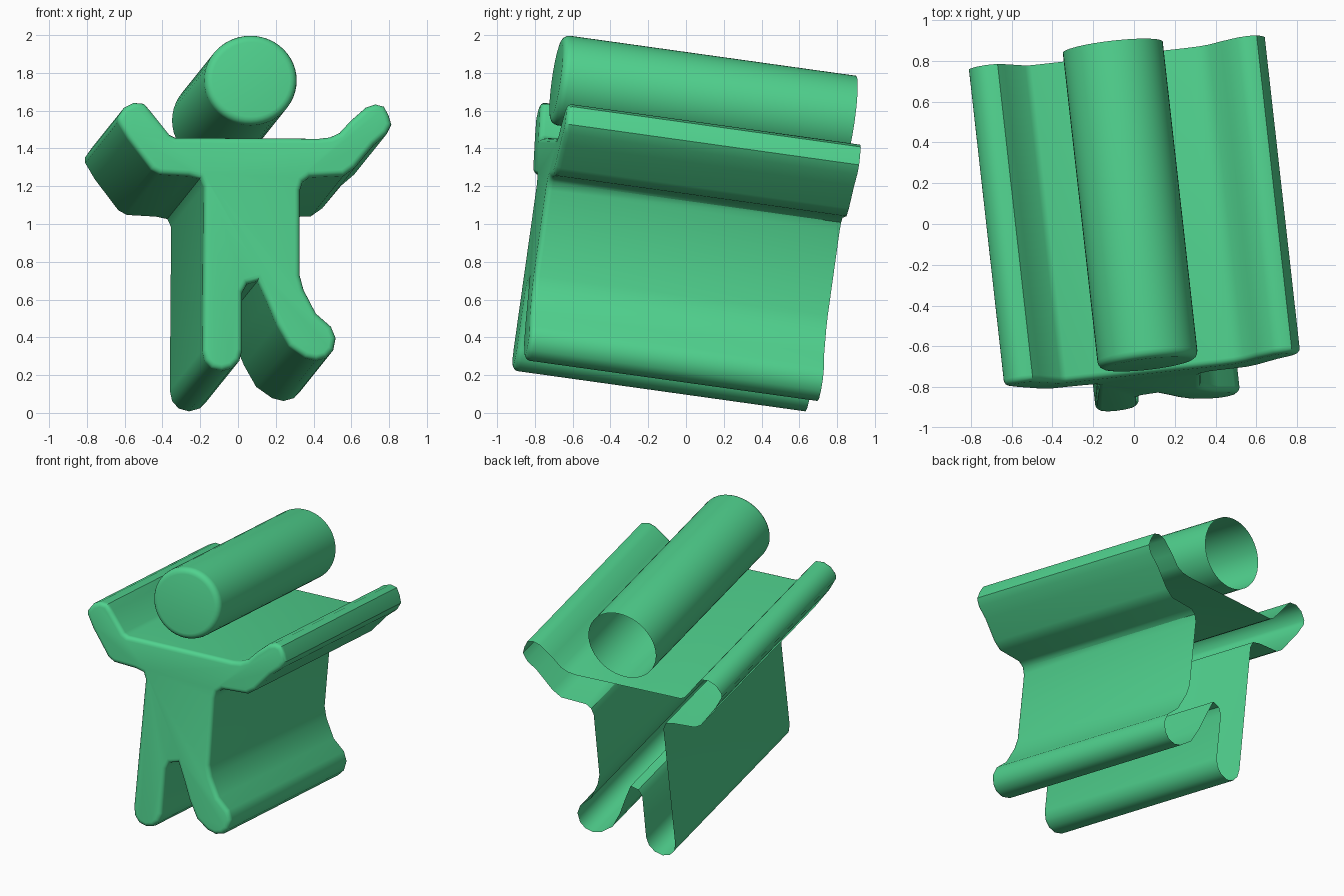
import bpy, bmesh, math
from mathutils import Vector

if "Cube" in bpy.data.objects:
    bpy.data.objects.remove(bpy.data.objects["Cube"])

SWEEP = Vector((-0.174, 1.553, -0.217))   # direction and depth of the extrusion

green = bpy.data.materials.new("green")
green.diffuse_color = (0.08, 0.64, 0.27, 1)
green.use_nodes = True
green.node_tree.nodes["Principled BSDF"].inputs["Base Color"].default_value = green.diffuse_color


def on_front(x, z):
    # tilted front plane, perpendicular to the sweep
    return Vector((x, -0.942 + 0.112 * x + 0.14 * z, z))


def swept_shell(name, outline, round_edge):
    # capped front with a rounded rim, open back
    bm = bmesh.new()
    front = [bm.verts.new(on_front(x, z)) for x, z in outline]
    back = [bm.verts.new(v.co + SWEEP) for v in front]
    cap = bm.faces.new(front)
    n = len(front)
    for i in range(n):
        j = (i + 1) % n
        bm.faces.new((front[j], front[i], back[i], back[j]))
    bmesh.ops.recalc_face_normals(bm, faces=bm.faces[:])
    cap.normal_update()
    if cap.normal.y > 0:
        bmesh.ops.reverse_faces(bm, faces=bm.faces[:])
    bmesh.ops.bevel(bm, geom=list(cap.edges), offset=round_edge, offset_type='OFFSET',
                    segments=4, profile=0.5, affect='EDGES', clamp_overlap=False)
    mesh = bpy.data.meshes.new(name)
    bm.to_mesh(mesh)
    bm.free()
    mesh.materials.append(green)
    obj = bpy.data.objects.new(name, mesh)
    bpy.context.collection.objects.link(obj)
    bpy.ops.object.select_all(action='DESELECT')
    obj.select_set(True)
    bpy.context.view_layer.objects.active = obj
    bpy.ops.object.shade_smooth_by_angle(angle=math.radians(35))
    return obj


# Head: round tube above the shoulders
head = [(0.07 + 0.245 * math.cos(2 * math.pi * i / 48),
         1.765 + 0.237 * math.sin(2 * math.pi * i / 48)) for i in range(48)]
swept_shell("head", head, 0.04)

# Body: outline with raised arms and two legs
left_arm = [(-0.46, 1.29), (-0.585, 1.455), (-0.635, 1.54), (-0.635, 1.57), (-0.60, 1.62),
            (-0.55, 1.645), (-0.495, 1.64), (-0.46, 1.60), (-0.36, 1.475), (-0.33, 1.46)]
right_arm = [(0.43, 1.455), (0.49, 1.462), (0.54, 1.485), (0.60, 1.55), (0.68, 1.62),
             (0.73, 1.637), (0.775, 1.625), (0.80, 1.58), (0.815, 1.53), (0.79, 1.48),
             (0.72, 1.42), (0.62, 1.30), (0.56, 1.258), (0.38, 1.25), (0.345, 1.225),
             (0.33, 1.18)]
right_leg = [(0.33, 0.73), (0.35, 0.655), (0.415, 0.53), (0.495, 0.46), (0.52, 0.40),
             (0.507, 0.335), (0.47, 0.295), (0.415, 0.28), (0.355, 0.295), (0.27, 0.355),
             (0.205, 0.47), (0.155, 0.59), (0.105, 0.70)]
left_leg = [(0.05, 0.685), (0.025, 0.64), (0.025, 0.335), (0.01, 0.28), (-0.03, 0.24),
            (-0.085, 0.225), (-0.14, 0.24), (-0.175, 0.28), (-0.187, 0.335)]
left_side = [(-0.18, 1.20), (-0.2, 1.243), (-0.26, 1.256), (-0.415, 1.265)]
swept_shell("body", left_arm + right_arm + right_leg + left_leg + left_side, 0.03)
